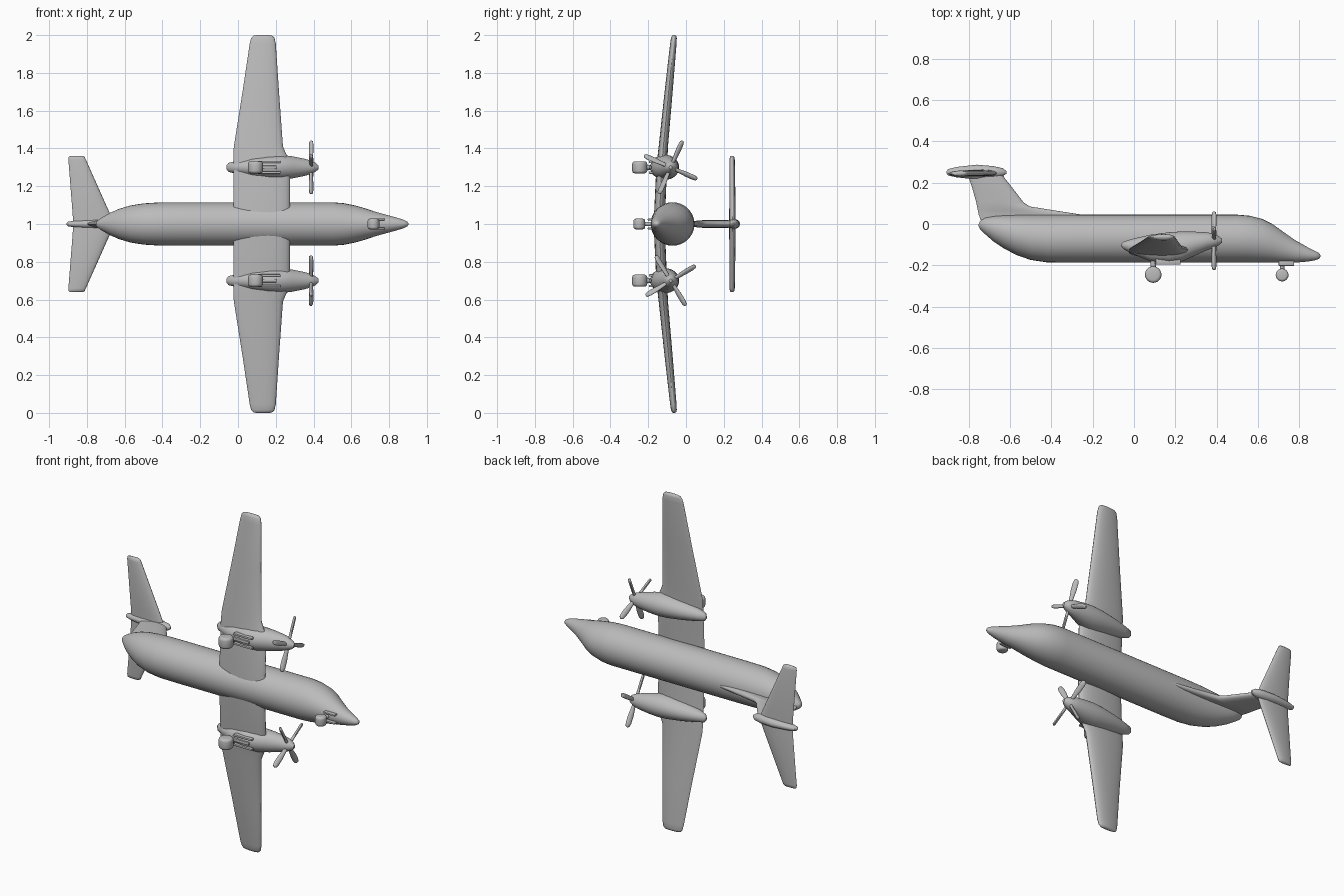
import bpy, bmesh, math
from mathutils import Matrix, Vector

cube = bpy.data.objects.get("Cube")
if cube:
    bpy.data.objects.remove(cube, do_unlink=True)

mat = bpy.data.materials.new("plain grey")
mat.use_nodes = True
GREY = (0.5, 0.5, 0.5, 1)
mat.diffuse_color = GREY
mat.node_tree.nodes["Principled BSDF"].inputs["Base Color"].default_value = GREY

MID = 1.0      # height of the aircraft's plane of symmetry
N = 32


def finish(name, bm, angle=40):
    bmesh.ops.recalc_face_normals(bm, faces=bm.faces)
    me = bpy.data.meshes.new(name)
    bm.to_mesh(me)
    bm.free()
    me.materials.append(mat)
    ob = bpy.data.objects.new(name, me)
    bpy.context.collection.objects.link(ob)
    bpy.ops.object.select_all(action='DESELECT')
    ob.select_set(True)
    bpy.context.view_layer.objects.active = ob
    bpy.ops.object.shade_smooth_by_angle(angle=math.radians(angle))
    return ob


def loft(name, rings, angle=40):
    bm = bmesh.new()
    loops = [[bm.verts.new(p) for p in ring] for ring in rings]
    for a, b in zip(loops, loops[1:]):
        for i in range(len(a)):
            j = (i + 1) % len(a)
            bm.faces.new((a[i], a[j], b[j], b[i]))
    bm.faces.new(loops[0])
    bm.faces.new(loops[-1])
    return finish(name, bm, angle)


def body(name, stations, cz):
    """Rounded body along x; each station is x, top y, bottom y, half width."""
    rings = []
    for x, top, bot, w in stations:
        c, h = (top + bot) / 2, (top - bot) / 2
        rings.append([(x, c + h * math.sin(2 * math.pi * i / N),
                       cz + w * math.cos(2 * math.pi * i / N)) for i in range(N)])
    return loft(name, rings)


def foil(name, stations, axis):
    """Aerofoil surface; each station is span, rear x, front x, offset, thickness."""
    rings = []
    for s, x0, x1, off, t in stations:
        ring = []
        for i in range(24):
            a = 2 * math.pi * i / 24
            u = (1 + math.cos(a)) / 2
            v = off + 0.5 * t * math.sin(a) * (0.7 + 0.45 * u)
            x = x0 + (x1 - x0) * u
            ring.append((x, v, s) if axis == 'Z' else (x, s, v))
        rings.append(ring)
    return loft(name, rings, 50)


def both_sides(half):
    """Mirror half-span stations about the centre plane."""
    return [(MID - s, *r) for s, *r in reversed(half)] + [(MID + s, *r) for s, *r in half]


def cylinder(name, loc, r, depth, axis, bevel=0.0):
    bm = bmesh.new()
    bmesh.ops.create_cone(bm, cap_ends=True, segments=24, radius1=r, radius2=r, depth=depth)
    if bevel:
        rim = [e for e in bm.edges if abs(e.verts[0].co.z - e.verts[1].co.z) < 1e-5]
        bmesh.ops.bevel(bm, geom=rim, offset=bevel, segments=3, affect='EDGES', profile=0.5)
    rot = Vector((0, 0, 1)).rotation_difference(Vector(axis)).to_matrix().to_4x4()
    bm.transform(Matrix.Translation(loc) @ rot)
    return finish(name, bm)


def box(name, loc, size):
    bm = bmesh.new()
    bmesh.ops.create_cube(bm, size=1, matrix=Matrix.Translation(loc) @ Matrix.Diagonal((*size, 1)))
    bmesh.ops.bevel(bm, geom=bm.edges[:], offset=min(size) * 0.3, segments=2, affect='EDGES', profile=0.5)
    return finish(name, bm)


# Fuselage
body("fuselage", [
    (-0.752, 0.0, -0.012, 0.008), (-0.745, 0.015, -0.025, 0.018), (-0.72, 0.03, -0.05, 0.035),
    (-0.68, 0.038, -0.085, 0.058), (-0.63, 0.042, -0.118, 0.08), (-0.57, 0.044, -0.15, 0.098),
    (-0.5, 0.045, -0.174, 0.109), (-0.42, 0.045, -0.186, 0.114), (-0.3, 0.045, -0.187, 0.115),
    (0.5, 0.045, -0.187, 0.115), (0.56, 0.04, -0.187, 0.11), (0.62, 0.025, -0.187, 0.098),
    (0.67, 0.0, -0.187, 0.084), (0.72, -0.036, -0.187, 0.067), (0.78, -0.078, -0.187, 0.05),
    (0.84, -0.112, -0.182, 0.034), (0.88, -0.132, -0.175, 0.021), (0.897, -0.142, -0.168, 0.012),
    (0.902, -0.151, -0.159, 0.003)], MID)

# Main wing: straight centre, tapered outer panels with a slight rise to the tips
foil("wing", both_sides([
    (0.0, -0.025, 0.275, -0.142, 0.062), (0.32, -0.025, 0.275, -0.128, 0.06),
    (0.36, -0.025, 0.26, -0.124, 0.056), (0.41, -0.022, 0.238, -0.12, 0.052),
    (0.7, 0.024, 0.217, -0.092, 0.045), (0.955, 0.062, 0.2, -0.067, 0.036),
    (0.985, 0.07, 0.193, -0.064, 0.032), (0.996, 0.08, 0.183, -0.063, 0.024),
    (1.0, 0.095, 0.17, -0.063, 0.01)]), 'Z')

# T-tail: fin with dorsal fillet, stabiliser and its fairing
foil("fin", [
    (0.0, -0.735, -0.2, MID, 0.034), (0.045, -0.752, -0.25, MID, 0.034),
    (0.065, -0.756, -0.38, MID, 0.038), (0.085, -0.76, -0.505, MID, 0.042),
    (0.105, -0.764, -0.535, MID, 0.042), (0.17, -0.782, -0.585, MID, 0.042),
    (0.225, -0.8, -0.628, MID, 0.042), (0.255, -0.81, -0.64, MID, 0.036)], 'Y')
foil("stabiliser", both_sides([
    (0.0, -0.872, -0.655, 0.246, 0.036), (0.06, -0.876, -0.68, 0.246, 0.036),
    (0.34, -0.898, -0.805, 0.244, 0.03), (0.355, -0.897, -0.812, 0.244, 0.024),
    (0.361, -0.89, -0.822, 0.244, 0.01)]), 'Z')
body("tail_fairing", [
    (-0.908, 0.254, 0.246, 0.004), (-0.9, 0.266, 0.235, 0.012), (-0.86, 0.276, 0.226, 0.019),
    (-0.76, 0.287, 0.215, 0.026), (-0.68, 0.28, 0.222, 0.026), (-0.635, 0.27, 0.232, 0.019),
    (-0.617, 0.255, 0.244, 0.006)], MID)

# Engines, propellers and main landing gear
for side, cz, spin in (("left", MID + 0.3, 66), ("right", MID - 0.3, 31)):
    body(side + "_nacelle", [
        (-0.062, -0.098, -0.108, 0.008), (-0.05, -0.085, -0.122, 0.024), (0.0, -0.07, -0.148, 0.036),
        (0.08, -0.052, -0.18, 0.052), (0.17, -0.04, -0.19, 0.064), (0.23, -0.036, -0.182, 0.066),
        (0.29, -0.037, -0.155, 0.058), (0.35, -0.04, -0.128, 0.046), (0.385, -0.046, -0.116, 0.036),
        (0.41, -0.058, -0.104, 0.024), (0.427, -0.073, -0.089, 0.009)], cz)

    # Four paddle blades, twisted about their length
    bm = bmesh.new()
    for k in range(4):
        turn = (Matrix.Translation((0.387, -0.081, cz))
                @ Matrix.Rotation(math.radians(spin + 90 * k), 4, 'X'))
        loops = []
        for r, w in ((0.01, 0.009), (0.05, 0.012), (0.09, 0.016), (0.13, 0.016), (0.148, 0.012), (0.154, 0.004)):
            twist = math.radians(40)
            ring = []
            for i in range(12):
                a = math.pi * i / 6
                p, q = w * math.cos(a), min(w, 0.008) * math.sin(a)
                ring.append(bm.verts.new(turn @ Vector((p * math.sin(twist) + q * math.cos(twist), r,
                                                        p * math.cos(twist) - q * math.sin(twist)))))
            loops.append(ring)
        for a, b in zip(loops, loops[1:]):
            for i in range(12):
                bm.faces.new((a[i], a[i - 1], b[i - 1], b[i]))
        bm.faces.new(loops[0])
        bm.faces.new(loops[-1])
    finish(side + "_propeller", bm)

    cylinder(side + "_main_wheel", (0.093, -0.245, cz), 0.04, 0.064, (0, 0, 1), 0.014)
    cylinder(side + "_main_strut", (0.093, -0.2, cz), 0.013, 0.07, (0, 1, 0))
    box(side + "_gear_leg", (0.15, -0.188, cz), (0.11, 0.016, 0.018))
    for s in (-1, 1):
        box(side + "_gear_door", (0.165, -0.182, cz + s * 0.028), (0.12, 0.028, 0.012))

# Nose landing gear
cylinder("nose_wheel", (0.717, -0.247, MID), 0.031, 0.056, (0, 0, 1), 0.012)
cylinder("nose_strut", (0.717, -0.2, MID), 0.011, 0.07, (0, 1, 0))
for s in (-1, 1):
    box("nose_gear_door", (0.738, -0.19, MID + s * 0.024), (0.075, 0.026, 0.01))
